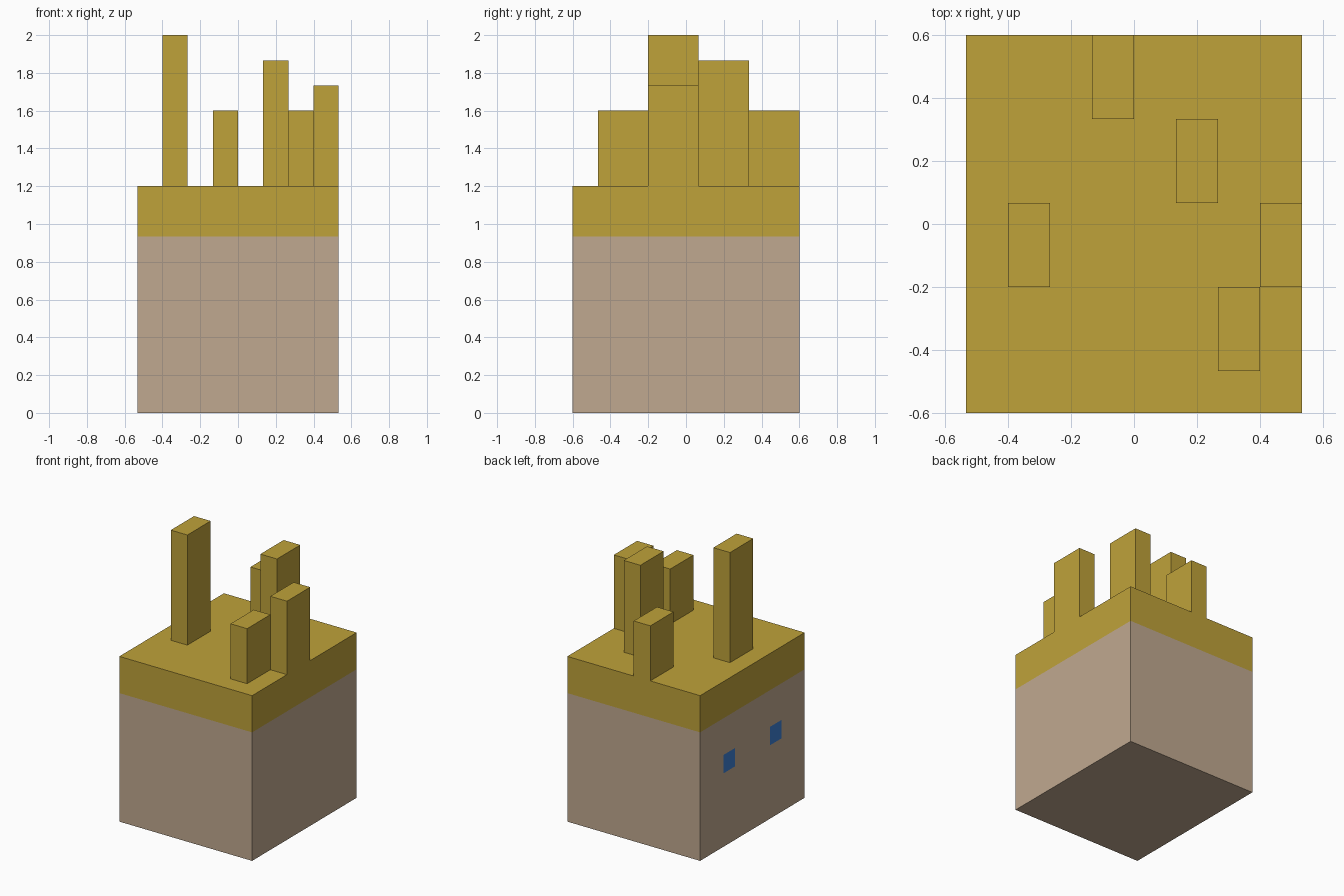
import bpy, bmesh
from mathutils import Vector

if "Cube" in bpy.data.objects:
    bpy.data.objects.remove(bpy.data.objects["Cube"], do_unlink=True)

U = 2 / 30  # one block unit


def material(name, rgb):
    lin = [(c / 255 / 12.92) if c < 11 else ((c / 255 + 0.055) / 1.055) ** 2.4 for c in rgb]
    mat = bpy.data.materials.new(name)
    mat.use_nodes = True
    mat.diffuse_color = (*lin, 1)
    bsdf = next(n for n in mat.node_tree.nodes if n.type == 'BSDF_PRINCIPLED')
    bsdf.inputs["Base Color"].default_value = (*lin, 1)
    return mat


TAN = material("tan skin", (192, 169, 144))
GOLD = material("golden hair", (191, 162, 58))
BLUE = material("blue eyes", (60, 126, 210))


def box(name, lo, hi, mats, cuts=(), rule=None):
    """Box between two corners in block units, with optional cuts (axis, position)."""
    lo, hi = Vector(lo) * U, Vector(hi) * U
    bm = bmesh.new()
    bmesh.ops.create_cube(bm, size=1)
    for v in bm.verts:
        v.co = Vector([(lo[i] + hi[i]) / 2 + v.co[i] * (hi[i] - lo[i]) for i in range(3)])
    for axis, pos in cuts:
        normal, point = Vector((0, 0, 0)), Vector((0, 0, 0))
        normal[axis], point[axis] = 1, pos * U
        bmesh.ops.bisect_plane(bm, geom=bm.verts[:] + bm.edges[:] + bm.faces[:],
                               plane_co=point, plane_no=normal)
    bm.normal_update()
    if rule:
        for f in bm.faces:
            f.material_index = rule(f.calc_center_median() / U, f.normal)
    mesh = bpy.data.meshes.new(name)
    bm.to_mesh(mesh)
    bm.free()
    for m in mats:
        mesh.materials.append(m)
    obj = bpy.data.objects.new(name, mesh)
    bpy.context.collection.objects.link(obj)
    return obj


# Head: hair band above, two square eyes cut into the -x side
def head_colour(c, n):
    if c.z > 14:
        return 1
    if n.x < -0.9 and 8 < c.z < 10 and 3 < abs(c.y) < 5:
        return 2
    return 0


box("head", (-8, -9, 0), (8, 9, 18), [TAN, GOLD, BLUE],
    cuts=[(2, 14), (2, 8), (2, 10), (1, -5), (1, -3), (1, 3), (1, 5)], rule=head_colour)

# Hair tufts: corner x, corner y, top height
tufts = [(-6, -3, 30), (-2, 5, 24), (2, 1, 28), (4, -7, 24), (6, -3, 26)]
for i, (x, y, top) in enumerate(tufts, 1):
    box(f"hair_tuft_{i}", (x, y, 18), (x + 2, y + 4, top), [GOLD])
